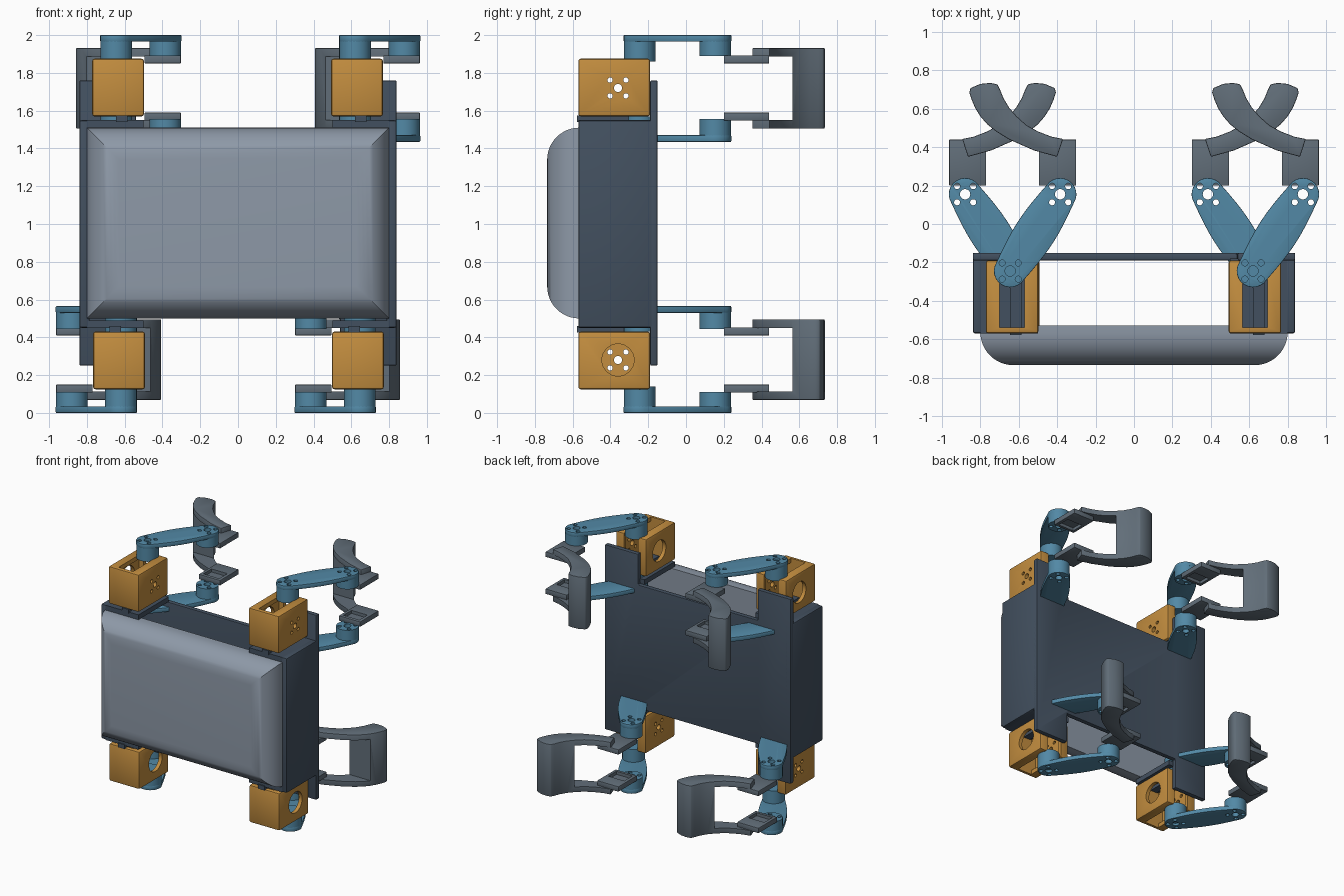
import bpy, bmesh, math
from mathutils import Matrix, Vector

if "Cube" in bpy.data.objects:
    bpy.data.objects.remove(bpy.data.objects["Cube"])


def material(name, rgb):
    m = bpy.data.materials.new(name)
    m.diffuse_color = (*rgb, 1)
    m.use_nodes = True
    m.node_tree.nodes["Principled BSDF"].inputs["Base Color"].default_value = m.diffuse_color
    return m


DARK = material("slate", (0.055, 0.08, 0.115))
SHELL = material("shell_grey", (0.27, 0.32, 0.39))
ORANGE = material("orange", (0.55, 0.27, 0.05))
BLUE = material("blue", (0.085, 0.25, 0.38))
STEEL = material("steel", (0.12, 0.155, 0.19))


def add_box(bm, x0, x1, y0, y1, z0, z1):
    m = Matrix.Translation(((x0 + x1) / 2, (y0 + y1) / 2, (z0 + z1) / 2)) \
        @ Matrix.Diagonal((x1 - x0, y1 - y0, z1 - z0, 1))
    bmesh.ops.create_cube(bm, size=1, matrix=m)


def add_cyl(bm, c, r, length, axis='Z', seg=32):
    m = Matrix.Translation(c)
    if axis == 'X':
        m = m @ Matrix.Rotation(math.pi / 2, 4, 'Y')
    bmesh.ops.create_cone(bm, cap_ends=True, segments=seg, radius1=r, radius2=r, depth=length, matrix=m)


def add_prism(bm, pts, z0, z1):
    f = bm.faces.new([bm.verts.new((x, y, z0)) for x, y in pts])
    ext = bmesh.ops.extrude_face_region(bm, geom=[f], use_keep_orig=True)
    bmesh.ops.translate(bm, vec=(0, 0, z1 - z0), verts=[v for v in ext['geom'] if isinstance(v, bmesh.types.BMVert)])
    bmesh.ops.recalc_face_normals(bm, faces=bm.faces[:])


def bake(ob):
    """Apply all modifiers."""
    dg = bpy.context.evaluated_depsgraph_get()
    me = bpy.data.meshes.new_from_object(ob.evaluated_get(dg))
    ob.modifiers.clear()
    ob.data = me


def make(name, bm, mat, bevel=0.0, cut=None):
    me = bpy.data.meshes.new(name)
    bm.to_mesh(me)
    bm.free()
    me.materials.append(mat)
    ob = bpy.data.objects.new(name, me)
    bpy.context.collection.objects.link(ob)
    if bevel:
        b = ob.modifiers.new("bevel", 'BEVEL')
        b.width, b.segments, b.limit_method = bevel, 2, 'ANGLE'
        b.angle_limit = math.radians(40)
        bake(ob)
    for fill in (cut or []):
        cb = bmesh.new()
        fill(cb)
        cm = bpy.data.meshes.new("cutter")
        cb.to_mesh(cm)
        cb.free()
        co = bpy.data.objects.new("cutter", cm)
        co.hide_render = True
        bpy.context.collection.objects.link(co)
        mod = ob.modifiers.new("cut", 'BOOLEAN')
        mod.object, mod.operation, mod.solver = co, 'DIFFERENCE', 'EXACT'
        bake(ob)
        bpy.data.objects.remove(co)
    bpy.ops.object.select_all(action='DESELECT')
    ob.select_set(True)
    bpy.context.view_layer.objects.active = ob
    bpy.ops.object.shade_smooth_by_angle(angle=math.radians(30))
    return ob


# Back plate: an H outline with a tab at each corner
bm = bmesh.new()
q = [(0.84, 1.76), (0.54, 1.76), (0.54, 1.51), (-0.54, 1.51), (-0.54, 1.76), (-0.84, 1.76)]
add_prism(bm, q + [(-x, 2.01 - z) for x, z in q], -0.19, -0.15)
for v in bm.verts:
    v.co = (v.co.x, v.co.z, v.co.y)
bmesh.ops.recalc_face_normals(bm, faces=bm.faces[:])
make("back_plate", bm, DARK, 0.008)

# Side walls with the shelves that carry the hip housings
for s, side in ((-1, "left"), (1, "right")):
    bm = bmesh.new()
    add_box(bm, *sorted((s * 0.785, s * 0.84)), -0.57, -0.15, 0.45, 1.55)
    make(side + "_side_wall", bm, DARK, 0.012)
    bm = bmesh.new()
    for z0 in (0.45, 1.51):
        add_box(bm, *sorted((s * 0.5, s * 0.8)), -0.57, -0.18, z0, z0 + 0.04)
    make(side + "_shelves", bm, DARK)

# Front cover: rectangles shrinking along a quarter round, mitred at the corners
bm = bmesh.new()
rings = [(0, -0.53)] + [(0.17 * (1 - math.cos(t)), -0.565 - 0.17 * math.sin(t))
                        for t in [i * math.pi / 24 for i in range(13)]]
loops = []
for d, y in rings:
    loops.append([bm.verts.new((sx * (0.80 - d), y, 1.005 + sz * (0.505 - d)))
                  for sx, sz in ((-1, -1), (1, -1), (1, 1), (-1, 1))])
for a, b in zip(loops, loops[1:]):
    for i in range(4):
        bm.faces.new((a[i], a[(i + 1) % 4], b[(i + 1) % 4], b[i]))
bm.faces.new(loops[0])
bm.faces.new(loops[-1])
bmesh.ops.recalc_face_normals(bm, faces=bm.faces[:])
make("front_cover", bm, SHELL)

# --- One limb, built at the upper left ---
HIP, KNEE = Vector((-0.645, -0.245)), Vector((-0.385, 0.155))
limb = []

# Hip housing: hollow box, slotted top and bottom, open horn hole on one side
bm = bmesh.new()
add_box(bm, -0.772, -0.498, -0.57, -0.19, 1.57, 1.875)


def side_holes(b):
    add_cyl(b, (-0.77, -0.36, 1.72), 0.085, 0.12, 'X')
    add_cyl(b, (-0.50, -0.36, 1.72), 0.022, 0.12, 'X', 16)
    for dy in (-0.042, 0.042):
        for dz in (-0.042, 0.042):
            add_cyl(b, (-0.50, -0.36 + dy, 1.72 + dz), 0.014, 0.12, 'X', 12)


limb.append(make("hip_housing", bm, ORANGE, 0.012, [
    lambda b: add_box(b, -0.742, -0.528, -0.54, -0.22, 1.60, 1.84),
    lambda b: add_box(b, -0.70, -0.57, -0.54, -0.15, 1.5, 1.95),
    side_holes]))

# Small bracket under the housing
bm = bmesh.new()
add_box(bm, -0.645, -0.585, -0.578, -0.22, 1.54, 1.575)
limb.append(make("hip_bracket", bm, DARK))


# Upper leg links: bowed bars with round bosses at hip and knee
def bar_outline():
    d = (KNEE - HIP).normalized()
    n = Vector((-d.y, d.x))
    r, pts = 0.085, []
    for c, e, flip in ((HIP, KNEE, 1), (KNEE, HIP, -1)):
        for i in range(13):
            a = math.pi * i / 12
            pts.append(c + flip * r * (n * math.cos(a) - d * math.sin(a)))
        for i in range(1, 8):
            t = i / 8
            pts.append(c.lerp(e, t) - flip * n * (r + 0.022 * math.sin(math.pi * t)))
    return pts


def screw_holes(z, depth):
    def fill(b):
        for c, k in ((HIP, 0.02), (KNEE, depth)):
            add_cyl(b, (c.x, c.y, z), 0.027, 2 * k, seg=20)
            for dx in (-0.042, 0.042):
                for dy in (-0.042, 0.042):
                    add_cyl(b, (c.x + dx, c.y + dy, z), 0.016, 2 * k, seg=12)
    return fill


for name, face, back, hz, kz in (("upper_link", 2.0, 1.965, 1.86, 1.89), ("lower_link", 1.435, 1.47, 1.57, 1.555)):
    bm = bmesh.new()
    add_prism(bm, bar_outline(), min(face, back), max(face, back))
    limb.append(make(name, bm, BLUE, 0.004, [screw_holes(face, 0.2)]))
    for part, c, z in (("hip_boss", HIP, hz), ("knee_boss", KNEE, kz)):
        bm = bmesh.new()
        mid = back + (face - back) * 0.1
        add_cyl(bm, (c.x, c.y, (z + mid) / 2), 0.084, abs(z - mid))
        cuts = [screw_holes((z + mid) / 2, 0.2)] if part == "knee_boss" else None
        limb.append(make(name + "_" + part, bm, BLUE, 0, cuts))

# Knee plates joining links to foot, with a shallow recess on the inner side
for name, z0, z1, zin in (("upper_knee_plate", 1.85, 1.892, 1.85), ("lower_knee_plate", 1.548, 1.59, 1.59)):
    bm = bmesh.new()
    add_box(bm, -0.495, -0.302, 0.2, 0.44, z0, z1)
    limb.append(make(name, bm, STEEL, 0.004, [
        lambda b, z=zin: add_box(b, -0.47, -0.327, 0.225, 0.33, z - 0.025, z + 0.025)]))

# Curved foot: two sickle-shaped arms joined by a full-height column at the toe
outer = [(-0.40, 0.35), (-0.52, 0.383), (-0.65, 0.44), (-0.72, 0.483), (-0.765, 0.52), (-0.80, 0.56)]
tip = [(-0.828, 0.605), (-0.847, 0.65), (-0.858, 0.685), (-0.852, 0.708), (-0.80, 0.73), (-0.75, 0.735),
       (-0.712, 0.728), (-0.698, 0.70), (-0.68, 0.655), (-0.65, 0.605)]
inner = [(-0.61, 0.56), (-0.56, 0.515), (-0.50, 0.482), (-0.43, 0.455), (-0.37, 0.443)]
bm = bmesh.new()
add_prism(bm, outer + tip + inner, 1.505, 1.932)
limb.append(make("foot", bm, STEEL, 0.006, [
    lambda b: add_box(b, -0.9, -0.3, 0.2, 0.563, 1.55, 1.888)]))

# Copy the limb to the other three corners
flip = Matrix.Translation((0, 0, 1)) @ Matrix.Rotation(math.pi, 4, 'Y') @ Matrix.Translation((0, 0, -1))
shift = Matrix.Translation((1.265, 0, 0))
for label, mat in (("upper_right", shift), ("lower_right", flip), ("lower_left", flip @ shift)):
    for ob in limb:
        c = ob.copy()
        c.name = label + "_" + ob.name
        c.matrix_world = mat
        bpy.context.collection.objects.link(c)
for ob in limb:
    ob.name = "upper_left_" + ob.name
